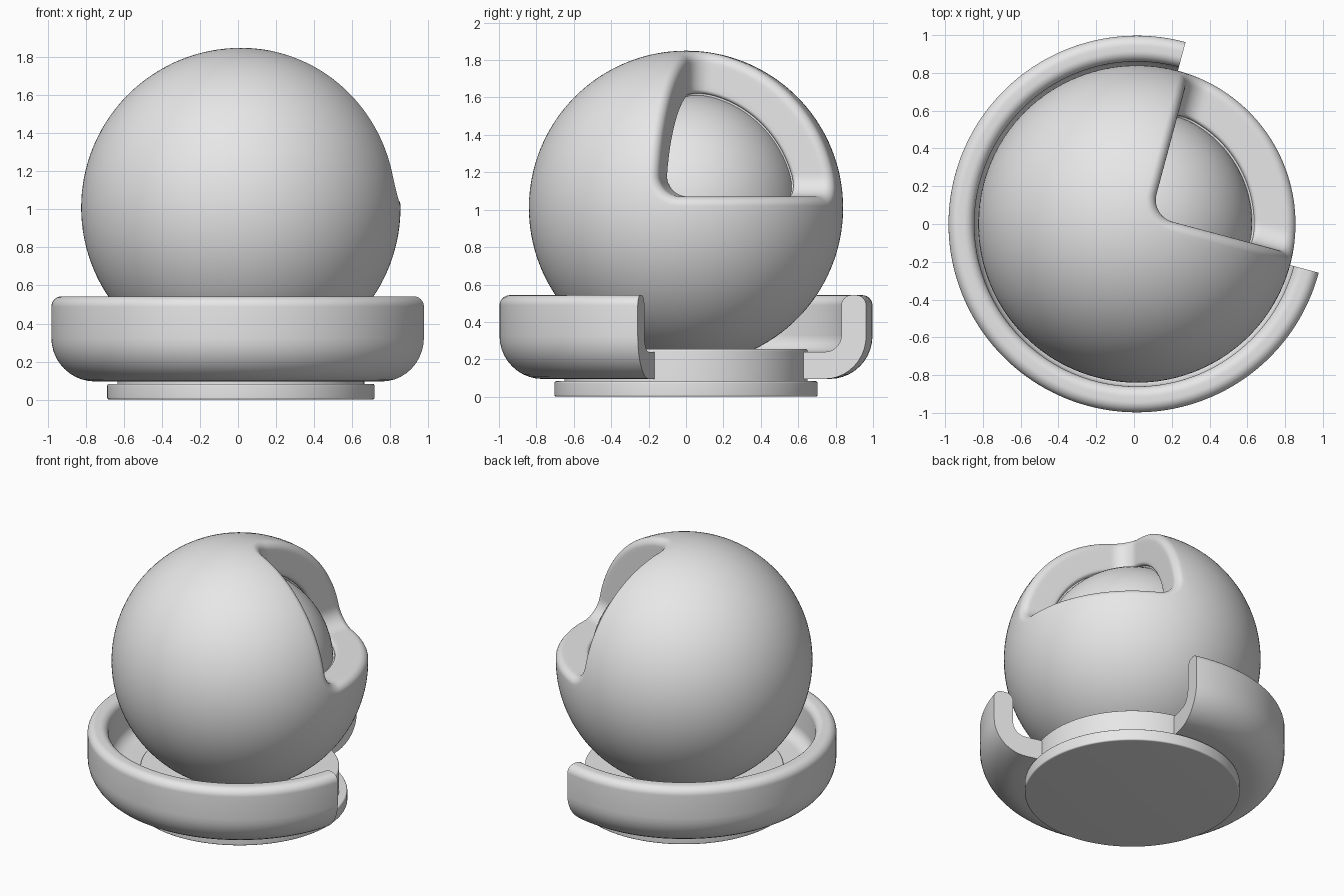
import bpy
import bmesh
from math import sin, cos, pi, radians, tau
from mathutils import Matrix, Vector

if "Cube" in bpy.data.objects:
    bpy.data.objects.remove(bpy.data.objects["Cube"])

CX = 0.015                                # common vertical axis
CENTRE = Vector((CX, 0, 1.01))            # middle of the ball
START, END = radians(75), radians(345)    # sweep of the open tray

grey = bpy.data.materials.new("plain grey")
grey.use_nodes = True
grey.diffuse_color = (0.8, 0.8, 0.8, 1)
grey.node_tree.nodes["Principled BSDF"].inputs["Base Color"].default_value = (0.8, 0.8, 0.8, 1)


def finish(name, bm, location):
    bmesh.ops.remove_doubles(bm, verts=bm.verts, dist=1e-5)
    bmesh.ops.recalc_face_normals(bm, faces=bm.faces)
    mesh = bpy.data.meshes.new(name)
    bm.to_mesh(mesh)
    bm.free()
    mesh.materials.append(grey)
    obj = bpy.data.objects.new(name, mesh)
    obj.location = location
    bpy.context.collection.objects.link(obj)
    bpy.ops.object.select_all(action='DESELECT')
    obj.select_set(True)
    bpy.context.view_layer.objects.active = obj
    bpy.ops.object.shade_smooth_by_angle(angle=radians(35))
    return obj


def rounded(corners, steps=10):
    """Closed outline from right-angled corners (r, z, fillet radius)."""
    pts = []
    for i, (r, z, rad) in enumerate(corners):
        p = Vector((r, z))
        if rad == 0:
            pts.append(p)
            continue
        a = (Vector(corners[i - 1][:2]) - p).normalized() * rad
        b = (Vector(corners[(i + 1) % len(corners)][:2]) - p).normalized() * rad
        for k in range(steps + 1):
            t = k / steps * pi / 2
            pts.append(p + a * (1 - sin(t)) + b * (1 - cos(t)))
    return pts


def bridge(bm, rows, closed):
    """Quads between neighbouring rows of vertices."""
    for a, b in zip(rows, rows[1:]):
        for i in range(len(a) if closed else len(a) - 1):
            j = (i + 1) % len(a)
            bm.faces.new((a[i], a[j], b[j], b[i]))


def lathe(name, corners, a0=0.0, a1=tau, steps=160):
    bm = bmesh.new()
    outline = rounded(corners)
    rows = []
    for k in range(steps + 1):
        a = a0 + (a1 - a0) * k / steps
        rows.append([bm.verts.new((p.x * cos(a), p.x * sin(a), p.y)) for p in outline])
    bridge(bm, rows, True)
    if a1 - a0 < tau - 0.01:              # flat ends of a partial sweep
        bm.faces.new(rows[0])
        bm.faces.new(rows[-1])
    else:                                 # tidy the collapsed axis
        bmesh.ops.dissolve_degenerate(bm, dist=1e-5, edges=bm.edges)
    return finish(name, bm, (CX, 0, 0))


# Base, pedestal and open tray
lathe("base_disc", [(0, 0, 0), (0.703, 0, 0.01), (0.703, 0.083, 0.01), (0, 0.083, 0)])
lathe("pedestal", [(0, 0.07, 0), (0.65, 0.07, 0), (0.65, 0.255, 0.01), (0, 0.255, 0)])
lathe("open_tray", [(0.648, 0.095, 0.01), (0.997, 0.095, 0.23), (0.997, 0.543, 0.055),
                    (0.86, 0.543, 0.055), (0.86, 0.24, 0.09), (0.648, 0.24, 0.01)], START, END)

# Inner ball
bm = bmesh.new()
bmesh.ops.create_uvsphere(bm, u_segments=96, v_segments=48, radius=0.612)
finish("inner_ball", bm, CENTRE)

# Outer shell: a polar grid around the diagonal of the cut-out
OUTER, INNER = 0.84, 0.622
OFFSET, CORNER = 0.06, 0.12               # wall distance from centre, corner rounding
RIM, LIP = 0.05, 0.025                    # fillets on the outer and inner edges
SIDES, BANDS = 256, 56
diag = Vector((1, 1, 1)).normalized()
side = Vector((1, -1, 0)).normalized()
up = diag.cross(side)
turn = Matrix.Rotation(radians(-15), 3, 'Z')


def direction(theta, phi):
    return diag * cos(theta) + (side * cos(phi) + up * sin(phi)) * sin(theta)


def wall_angle(phi, r, grow):
    """Polar angle at which the rounded three-sided cut meets radius r."""
    lo, hi = 0.0, 1.3
    for _ in range(26):
        mid = (lo + hi) / 2
        p = direction(mid, phi) * r
        gap = Vector([max(CORNER + OFFSET - c, 0) for c in p]).length
        if CORNER - gap > -grow:
            lo = mid
        else:
            hi = mid
    return lo


# Levels of the cut wall as (radius, outward growth), from the lip to the rim
levels = [(0.5, LIP)]
for k in range(7):
    t = k / 6 * pi / 2
    levels.append((INNER + LIP * (1 - cos(t)), LIP * (1 - sin(t))))
for k in range(1, 6):
    levels.append((INNER + LIP + (OUTER - RIM - INNER - LIP) * k / 6, 0))
for k in range(11):
    t = k / 10 * pi / 2
    levels.append((OUTER - RIM + RIM * sin(t), RIM * (1 - cos(t))))

bm = bmesh.new()
phis = [tau * i / SIDES for i in range(SIDES)]
rows = [[bm.verts.new(turn @ (direction(wall_angle(p, r, g), p) * r)) for p in phis]
        for r, g in levels]
rim = [wall_angle(p, OUTER, RIM) for p in phis]
for k in range(1, BANDS):
    rows.append([bm.verts.new(turn @ (direction(a + (pi - a) * k / BANDS, p) * OUTER))
                 for a, p in zip(rim, phis)])
bridge(bm, rows, True)
# Close the hidden inside and the far pole
for row, tip in ((rows[0], diag * 0.4), (rows[-1], diag * -OUTER)):
    v = bm.verts.new(turn @ tip)
    for i in range(SIDES):
        bm.faces.new((row[i], row[(i + 1) % SIDES], v))
finish("outer_shell", bm, CENTRE)
